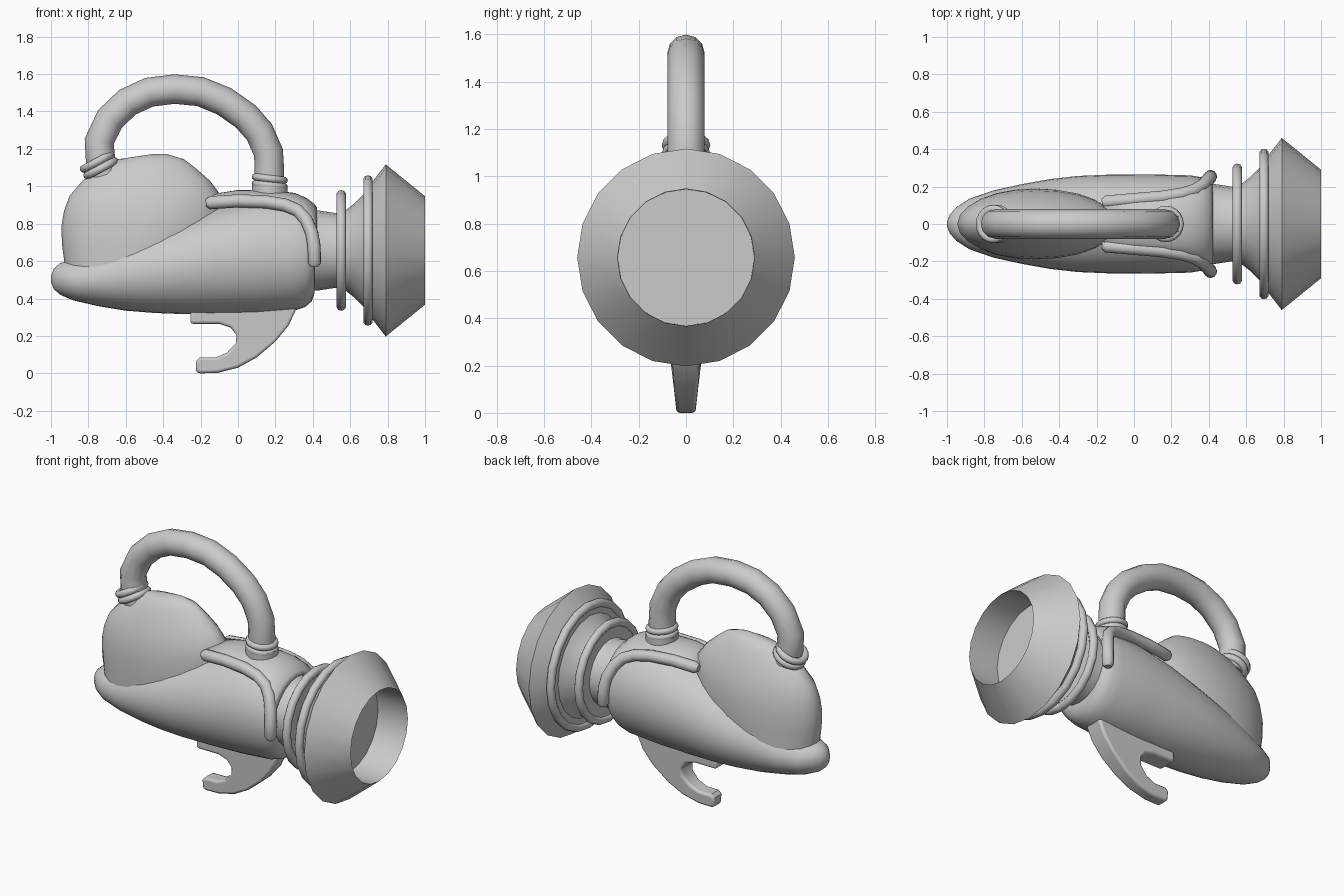
import bpy, bmesh
from math import sin, cos, pi
from mathutils import Vector

if "Cube" in bpy.data.objects:
    bpy.data.objects.remove(bpy.data.objects["Cube"])


def finish(ob, angle=40):
    bpy.ops.object.select_all(action='DESELECT')
    ob.select_set(True)
    bpy.context.view_layer.objects.active = ob
    bpy.ops.object.shade_smooth_by_angle(angle=angle * pi / 180)
    return ob


def make(name, bm, angle=40):
    bmesh.ops.recalc_face_normals(bm, faces=bm.faces[:])
    me = bpy.data.meshes.new(name)
    bm.to_mesh(me)
    bm.free()
    ob = bpy.data.objects.new(name, me)
    bpy.context.collection.objects.link(ob)
    return finish(ob, angle)


def loft(name, rings, closed=True, angle=40):
    """Skin a list of point rings; closed rings also get end caps."""
    bm = bmesh.new()
    rows = [[bm.verts.new(p) for p in r] for r in rings]
    n = len(rows[0])
    for a, b in zip(rows, rows[1:]):
        for i in range(n if closed else n - 1):
            j = (i + 1) % n
            bm.faces.new((a[i], a[j], b[j], b[i]))
    if closed:
        bm.faces.new(rows[0])
        bm.faces.new(rows[-1])
    return make(name, bm, angle)


def ring_x(x, z, ry, rz, n):
    return [(x, ry * cos(2 * pi * i / n), z + rz * sin(2 * pi * i / n)) for i in range(n)]


def ring_z(x, z, rx, ry, n):
    return [(x + rx * cos(2 * pi * i / n), ry * sin(2 * pi * i / n), z) for i in range(n)]


def tube(name, pts, radius, round_ends=False):
    cu = bpy.data.curves.new(name, 'CURVE')
    cu.dimensions = '3D'
    cu.bevel_depth = radius
    cu.bevel_resolution = 4
    cu.use_fill_caps = True
    sp = cu.splines.new('POLY')
    sp.points.add(len(pts) - 1)
    for p, co in zip(sp.points, pts):
        p.co = (*co, 1)
    if round_ends:
        sp.points[0].radius = sp.points[-1].radius = 0.6
    ob = bpy.data.objects.new(name, cu)
    bpy.context.collection.objects.link(ob)
    bpy.ops.object.select_all(action='DESELECT')
    ob.select_set(True)
    bpy.context.view_layer.objects.active = ob
    bpy.ops.object.convert(target='MESH')
    return finish(bpy.context.object, 50)


def torus(name, loc, axis, major, minor, n=20):
    rot = Vector((0, 0, 1)).rotation_difference(Vector(axis)).to_euler()
    bpy.ops.mesh.primitive_torus_add(location=loc, rotation=rot, major_radius=major,
                                     minor_radius=minor, major_segments=n, minor_segments=10)
    bpy.context.object.name = name
    return finish(bpy.context.object, 60)


# Body hull: x, bottom z, top z, half width
body = [(-1, .49, .52, .012), (-.985, .45, .56, .05), (-.95, .42, .59, .09),
        (-.88, .39, .605, .135), (-.75, .36, .65, .18), (-.6, .335, .72, .213),
        (-.45, .323, .77, .24), (-.3, .317, .82, .257), (-.13, .315, .88, .264), (.1, .32, .93, .265),
        (.3, .335, .93, .26), (.36, .355, .91, .25), (.395, .385, .88, .235), (.41, .43, .86, .215)]
loft("body", [ring_x(x, (b + t) / 2, w, (t - b) / 2, 32) for x, b, t, w in body])

# Domed tank: z, left x, right x, half width
dome = [(.57, -.925, -.2, .185), (.68, -.94, -.12, .19), (.78, -.945, -.09, .188),
        (.87, -.93, -.085, .178), (.95, -.90, -.09, .158), (1.03, -.83, -.15, .125),
        (1.1, -.74, -.23, .09), (1.145, -.64, -.29, .06), (1.172, -.46, -.38, .015)]
loft("tank", [ring_z((a + b) / 2, z, (b - a) / 2, w, 24) for z, a, b, w in dome])

# Flared nozzle with a recessed mouth: x, radius
AXIS = .657
nozzle = [(.36, .215), (.43, .214), (.52, .2), (.575, .215), (.62, .25), (.67, .3), (.72, .37),
          (.79, .46), (1, .29), (.79, .288)]
loft("nozzle", [ring_x(x, AXIS, r, r, 20) for x, r in nozzle], angle=32)
torus("nozzle_ring_small", (.552, 0, AXIS), (1, 0, 0), .297, .026)
torus("nozzle_ring_large", (.695, 0, AXIS), (1, 0, 0), .376, .026)
# Webs joining the rings to the neck
for name, x, r in (("small_ring_web", .552, .297), ("large_ring_web", .695, .376)):
    loft(name, [ring_x(x + d, AXIS, r, r, 20) for d in (-.012, .012)])

# Saddle plate draped over the body: x, half width, edge z, crown z
saddle = [(-.16, .115, .90, .945), (0, .13, .915, .97), (.2, .15, .90, .967), (.3, .17, .87, .955),
          (.36, .205, .80, .93), (.4, .24, .70, .90), (.415, .25, .6, .88)]
plate = loft("saddle_plate", [[(x, w * sin(a), e + (c - e) * cos(a))
                               for a in [pi * (i / 12 - .5) for i in range(13)]]
                              for x, w, e, c in saddle], closed=False)
solid = plate.modifiers.new("thickness", 'SOLIDIFY')
solid.thickness = .02
solid.offset = 0

# Trim beads along both saddle edges
bead = [(-.17, .115, .91), (-.15, .117, .912), (0, .13, .922), (.15, .143, .917), (.25, .158, .9),
        (.32, .178, .87), (.365, .205, .82), (.395, .235, .75), (.407, .25, .68),
        (.409, .254, .59), (.409, .254, .57)]
for side, s in (("left", 1), ("right", -1)):
    tube("trim_bead_" + side, [(x, y * s, z) for x, y, z in bead], .035, True)

# Arched carrying handle
handle = [(-.715, 1.06), (-.735, 1.14), (-.742, 1.24), (-.685, 1.36), (-.59, 1.45), (-.475, 1.503),
          (-.34, 1.52), (-.2, 1.506), (-.075, 1.455), (.04, 1.375), (.115, 1.29), (.163, 1.18),
          (.168, 1.08), (.168, .95)]
tube("handle", [(x, 0, z) for x, z in handle], .079)

# Collars where the handle meets tank and saddle
tilt = Vector((-.47, 0, .88)).normalized()
base = Vector((-.738, 0, 1.105))
for k in (0, 1):
    torus(f"tank_collar_{k}", base + tilt * (.04 * k - .01), tilt, .081, .022)
    torus(f"saddle_collar_{k}", (.17, 0, 1.005 + .036 * k), (.12, 0, 1), .077, .02)
loft("saddle_socket", [ring_z(.17, z, .095, .095, 20) for z in (.93, 1.005)])
loft("tank_socket", [[base + tilt * d + Vector((.88 * r * cos(a), r * sin(a), .47 * r * cos(a)))
                      for a in [2 * pi * i / 20 for i in range(20)]]
                     for d, r in ((-.09, .06), (0, .085))])

# Hooked trigger grip, thinner toward its tip
hook = [(-.255, .33), (-.255, .265), (-.1, .265), (-.04, .245), (-.008, .205), (-.012, .16),
        (-.06, .11), (-.12, .085), (-.205, .085), (-.225, .065), (-.225, .005), (-.2, 0), (-.11, .002),
        (0, .03), (.1, .085), (.2, .17), (.27, .255), (.31, .34), (.28, .42), (-.15, .42)]
grip = loft("trigger_grip", [[(x, s * (.04 + .022 * min(1, z / .2)), z) for x, z in hook]
                             for s in (-1, 1)])
bev = grip.modifiers.new("soft_edges", 'BEVEL')
bev.width = .015
bev.segments = 3
bev.limit_method = 'ANGLE'
bev.angle_limit = pi / 3
